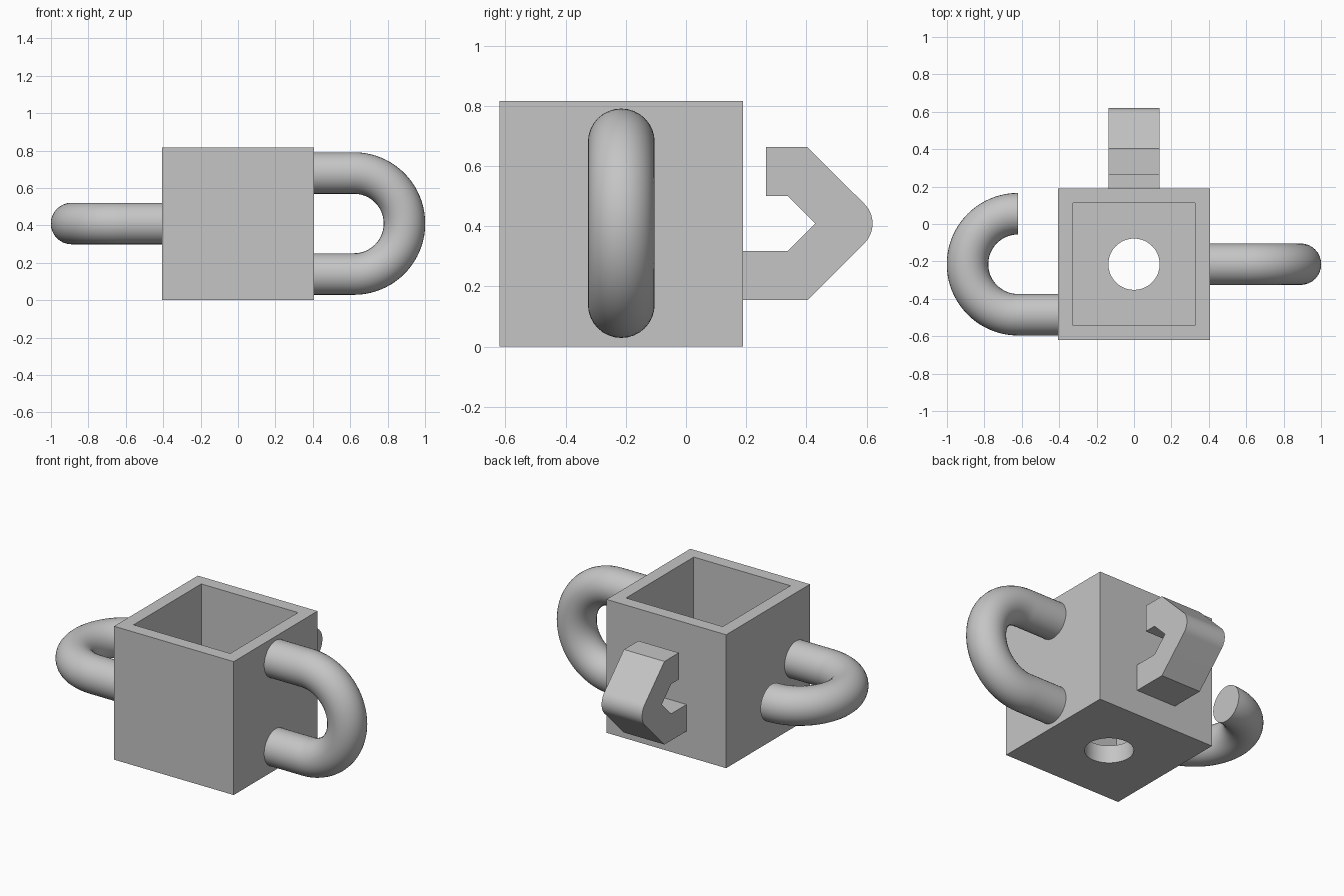
import bpy, bmesh, math
from mathutils import Vector

if "Cube" in bpy.data.objects:
    bpy.data.objects.remove(bpy.data.objects["Cube"])

grey = bpy.data.materials.new("plain_grey")
grey.diffuse_color = (0.56, 0.56, 0.56, 1)
grey.use_nodes = True
grey.node_tree.nodes["Principled BSDF"].inputs["Base Color"].default_value = grey.diffuse_color

CY, CZ = -0.215, 0.408          # centre of the box in y and z
HALF, WALL = 0.405, 0.11        # half width and wall thickness


def add_mesh(name, bm):
    bmesh.ops.recalc_face_normals(bm, faces=bm.faces)
    me = bpy.data.meshes.new(name)
    bm.to_mesh(me)
    bm.free()
    me.materials.append(grey)
    ob = bpy.data.objects.new(name, me)
    bpy.context.collection.objects.link(ob)
    return ob


def activate(ob):
    bpy.ops.object.select_all(action='DESELECT')
    ob.select_set(True)
    bpy.context.view_layer.objects.active = ob


def smooth(ob):
    activate(ob)
    bpy.ops.object.shade_smooth_by_angle(angle=math.radians(30))


# Open box: cube with the top inset and pushed down to the floor
bm = bmesh.new()
bmesh.ops.create_cube(bm, size=1)
for v in bm.verts:
    v.co = Vector((v.co.x * 2 * HALF, CY + v.co.y * 2 * HALF, CZ + v.co.z * 2 * CZ))
top = max(bm.faces, key=lambda f: f.calc_center_median().z)
bmesh.ops.inset_region(bm, faces=[top], thickness=WALL)
new = bmesh.ops.extrude_discrete_faces(bm, faces=[top])["faces"][0]
for v in new.verts:
    v.co.z = WALL
box = add_mesh("box", bm)

# Round drain hole through the floor
bm = bmesh.new()
bmesh.ops.create_cone(bm, cap_ends=True, segments=64, radius1=0.137, radius2=0.137, depth=0.4)
bmesh.ops.translate(bm, verts=bm.verts, vec=(0, CY, 0.1))
cutter = add_mesh("hole_cutter", bm)
cutter.hide_render = True
mod = box.modifiers.new("hole", 'BOOLEAN')
mod.operation, mod.solver, mod.object = 'DIFFERENCE', 'EXACT', cutter
activate(box)
bpy.ops.object.modifier_apply(modifier=mod.name)
bpy.data.objects.remove(cutter)
smooth(box)


# Tube bent through a half circle; the path is given as (along, across)
def bent_tube(name, place, closed):
    r, bend, wall = 0.27, 0.62, HALF - 0.01
    k = r * 0.5523
    # each row: left handle, point, right handle
    path = [((wall, -r), (wall, -r), (wall + 0.07, -r)),
            ((bend - 0.07, -r), (bend, -r), (bend + k, -r)),
            ((bend + r, -k), (bend + r, 0), (bend + r, k)),
            ((bend + k, r), (bend, r), (bend - 0.07, r))]
    if closed:
        path.append(((wall + 0.07, r), (wall, r), (wall - 0.07, r)))
    cu = bpy.data.curves.new(name, 'CURVE')
    cu.dimensions = '3D'
    cu.bevel_depth, cu.bevel_resolution = 0.111, 14
    cu.resolution_u, cu.use_fill_caps = 20, True
    sp = cu.splines.new('BEZIER')
    sp.bezier_points.add(len(path) - 1)
    for bp, (a, p, b) in zip(sp.bezier_points, path):
        bp.handle_left_type = bp.handle_right_type = 'FREE'
        bp.co, bp.handle_left, bp.handle_right = place(*p), place(*a), place(*b)
    # the first left handle must not coincide with its point
    sp.bezier_points[0].handle_left = place(wall - 0.07, -r)
    cu.materials.append(grey)
    ob = bpy.data.objects.new(name, cu)
    bpy.context.collection.objects.link(ob)
    activate(ob)
    bpy.ops.object.convert(target='MESH')
    ob = bpy.context.object
    # weld caps to the tube and face everything outward
    bm = bmesh.new()
    bm.from_mesh(ob.data)
    bmesh.ops.remove_doubles(bm, verts=bm.verts, dist=1e-5)
    bmesh.ops.recalc_face_normals(bm, faces=bm.faces)
    bm.to_mesh(ob.data)
    bm.free()
    smooth(ob)


# Upright closed handle on the right, flat open hook on the left
bent_tube("loop_handle", lambda u, v: (u, CY, 0.41 + v), True)
bent_tube("round_hook", lambda u, v: (-u, CY + v, 0.41), False)

# Angular hook on the back: side profile (y, z) with a rounded nose
nose = [(0.528 + 0.092 * math.cos(a), 0.409 + 0.092 * math.sin(a))
        for a in (math.radians(-45 + 90 * i / 16) for i in range(17))]
profile = ([(0.18, 0.155), (0.404, 0.155)] + nose +
           [(0.404, 0.663), (0.265, 0.663), (0.265, 0.50), (0.339, 0.50),
            (0.43, 0.409), (0.339, 0.318), (0.18, 0.318)])
bm = bmesh.new()
side = bm.faces.new([bm.verts.new((-0.137, y, z)) for y, z in profile])
ext = bmesh.ops.extrude_face_region(bm, geom=[side])["geom"]
bmesh.ops.translate(bm, vec=(0.274, 0, 0),
                    verts=[g for g in ext if isinstance(g, bmesh.types.BMVert)])
smooth(add_mesh("angular_hook", bm))
